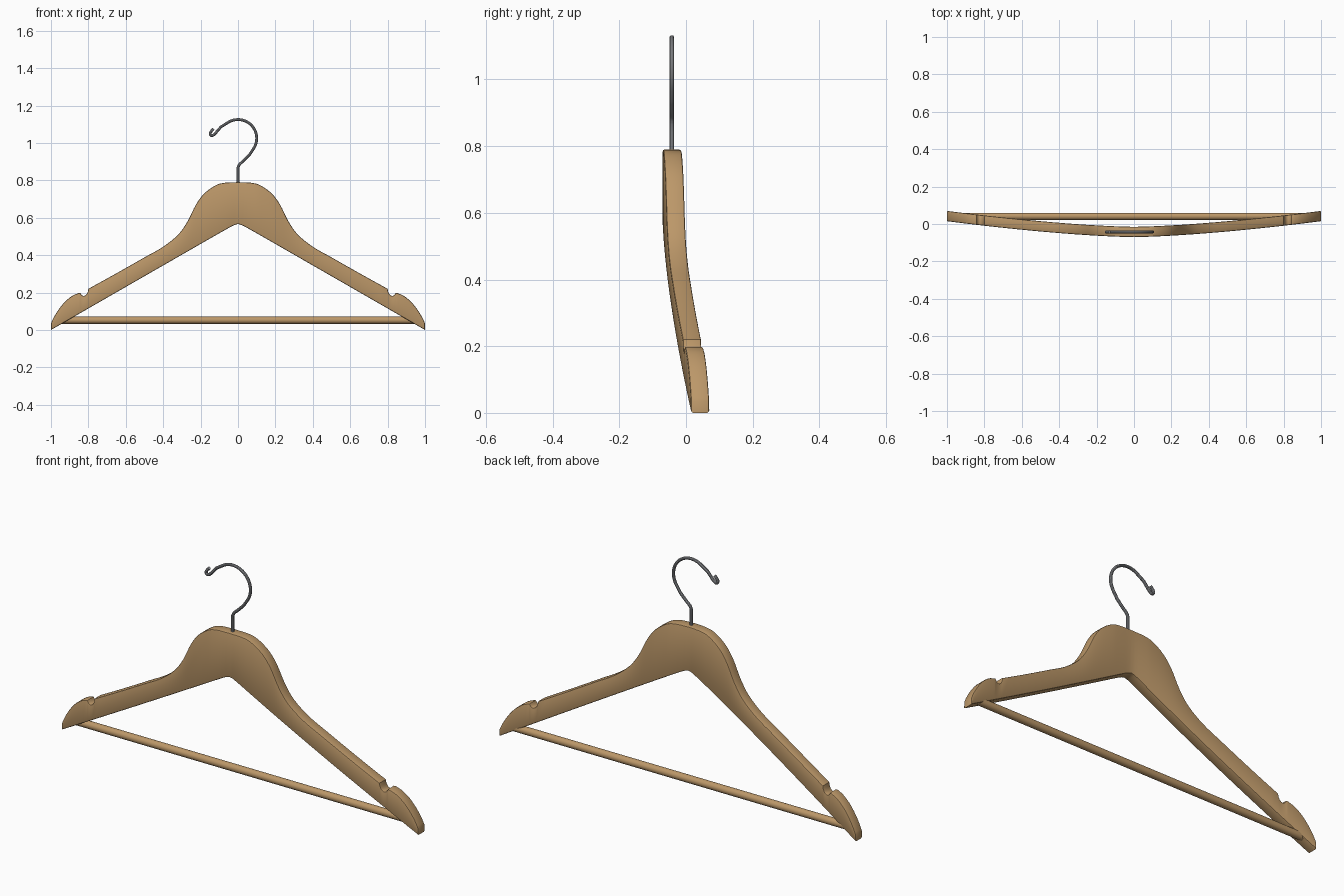
import bpy, bmesh, math
from mathutils import Vector

if "Cube" in bpy.data.objects:
    bpy.data.objects.remove(bpy.data.objects["Cube"])


def material(name, rgb):
    m = bpy.data.materials.new(name)
    m.diffuse_color = (*rgb, 1)
    m.use_nodes = True
    m.node_tree.nodes["Principled BSDF"].inputs["Base Color"].default_value = m.diffuse_color
    return m


wood = material("light_wood", (0.50, 0.31, 0.14))
steel = material("steel", (0.33, 0.34, 0.36))


def spline(pts, steps):
    """Smooth Catmull-Rom curve through 2D points."""
    p = [Vector(q) for q in pts]
    p = [2 * p[0] - p[1]] + p + [2 * p[-1] - p[-2]]
    out = []
    for i in range(1, len(p) - 2):
        a, b, c, d = p[i - 1:i + 3]
        for s in range(steps):
            t = s / steps
            out.append(0.5 * (2 * b + (c - a) * t + (2 * a - 5 * b + 4 * c - d) * t * t
                              + (3 * b - a - 3 * c + d) * t ** 3))
    return out + [p[-2]]


def finish(ob, mat):
    ob.data.materials.append(mat)
    bpy.ops.object.select_all(action='DESELECT')
    ob.select_set(True)
    bpy.context.view_layer.objects.active = ob
    bpy.ops.object.shade_smooth_by_angle(angle=math.radians(32))


# Wooden body: right-half upper profile = shoulder, notch, tip
shoulder = spline([(0, 0.79), (0.07, 0.787), (0.12, 0.773), (0.18, 0.73), (0.225, 0.67),
                   (0.27, 0.58), (0.32, 0.51), (0.40, 0.445), (0.50, 0.388), (0.65, 0.303),
                   (0.80, 0.22)], 4)
notch = spline([(0.803, 0.205), (0.81, 0.19), (0.822, 0.182), (0.834, 0.185), (0.843, 0.198)], 2)
tip = spline([(0.85, 0.198), (0.885, 0.183), (0.925, 0.151), (0.96, 0.108), (0.985, 0.067), (1.0, 0.035)], 3)
half = shoulder + notch + tip
columns = [(-v.x, v.y) for v in reversed(half[1:])] + [(v.x, v.y) for v in half]


def underside(x):
    return 0.575 * (1 - math.hypot(x, 0.015)) if abs(x) < 0.99 else 0.575 * (1 - abs(x))


def bow(x):
    return -0.0425 + 0.085 * abs(x) ** 1.5


bm = bmesh.new()
T = 0.0275
rows = []
for x, z in columns:
    y, b = bow(x), underside(x)
    rows.append([bm.verts.new(c) for c in
                 ((x, y - T, b), (x, y - T, z), (x, y + T, z), (x, y + T, b))])
for r, s in zip(rows, rows[1:]):
    for k in range(4):
        j = (k + 1) % 4
        bm.faces.new((r[k], s[k], s[j], r[j]))
bm.faces.new(rows[0])
bm.faces.new(rows[-1][::-1])
bmesh.ops.recalc_face_normals(bm, faces=bm.faces)
# Soften the long front and back rims
rims = [bm.edges.get((r[k], s[k])) for r, s in zip(rows, rows[1:]) for k in range(4)]
rims += [bm.edges.get((r[0], r[1])) for r in (rows[0], rows[-1])]
rims += [bm.edges.get((r[2], r[3])) for r in (rows[0], rows[-1])]
bmesh.ops.bevel(bm, geom=rims, offset=0.006, segments=2, profile=0.5,
                affect='EDGES', clamp_overlap=False)
mesh = bpy.data.meshes.new("hanger_body")
bm.to_mesh(mesh)
bm.free()
body = bpy.data.objects.new("hanger_body", mesh)
bpy.context.collection.objects.link(body)
finish(body, wood)

# Round trouser bar between the tips
bpy.ops.mesh.primitive_cylinder_add(vertices=32, radius=0.019, depth=1.88,
                                    location=(0, 0.041, 0.052), rotation=(0, math.pi / 2, 0))
bar = bpy.context.object
bar.name = "trouser_bar"
finish(bar, wood)

# Wire hook: stem, big arc, straight tail and curled tip
R, cz = 0.1, 1.025
path = [Vector((0, 0.76)), Vector((0, 0.80)), Vector((0, 0.84))]
path += spline([(0, 0.868), (0.008, 0.885), (0.03, 0.905), (0.062, 0.937)], 4)
path += [Vector((R * math.cos(a), cz + R * math.sin(a)))
         for a in (math.radians(-35 + i * 7) for i in range(23))]
path += spline([(-0.092, 1.085), (-0.118, 1.055), (-0.132, 1.042), (-0.144, 1.040),
                (-0.149, 1.050), (-0.143, 1.062), (-0.131, 1.075)], 4)
cu = bpy.data.curves.new("wire_hook", 'CURVE')
cu.dimensions = '3D'
cu.bevel_depth = 0.0075
cu.bevel_resolution = 3
cu.use_fill_caps = True
sp = cu.splines.new('POLY')
sp.points.add(len(path) - 1)
for pt, v in zip(sp.points, path):
    pt.co = (v.x, -0.0425, v.y, 1)
tmp = bpy.data.objects.new("hook_curve", cu)
bpy.context.collection.objects.link(tmp)
bpy.context.view_layer.update()
hook_mesh = bpy.data.meshes.new_from_object(tmp.evaluated_get(bpy.context.evaluated_depsgraph_get()))
bpy.data.objects.remove(tmp)
hook = bpy.data.objects.new("wire_hook", hook_mesh)
bpy.context.collection.objects.link(hook)
hook_mesh.materials.clear()
finish(hook, steel)
